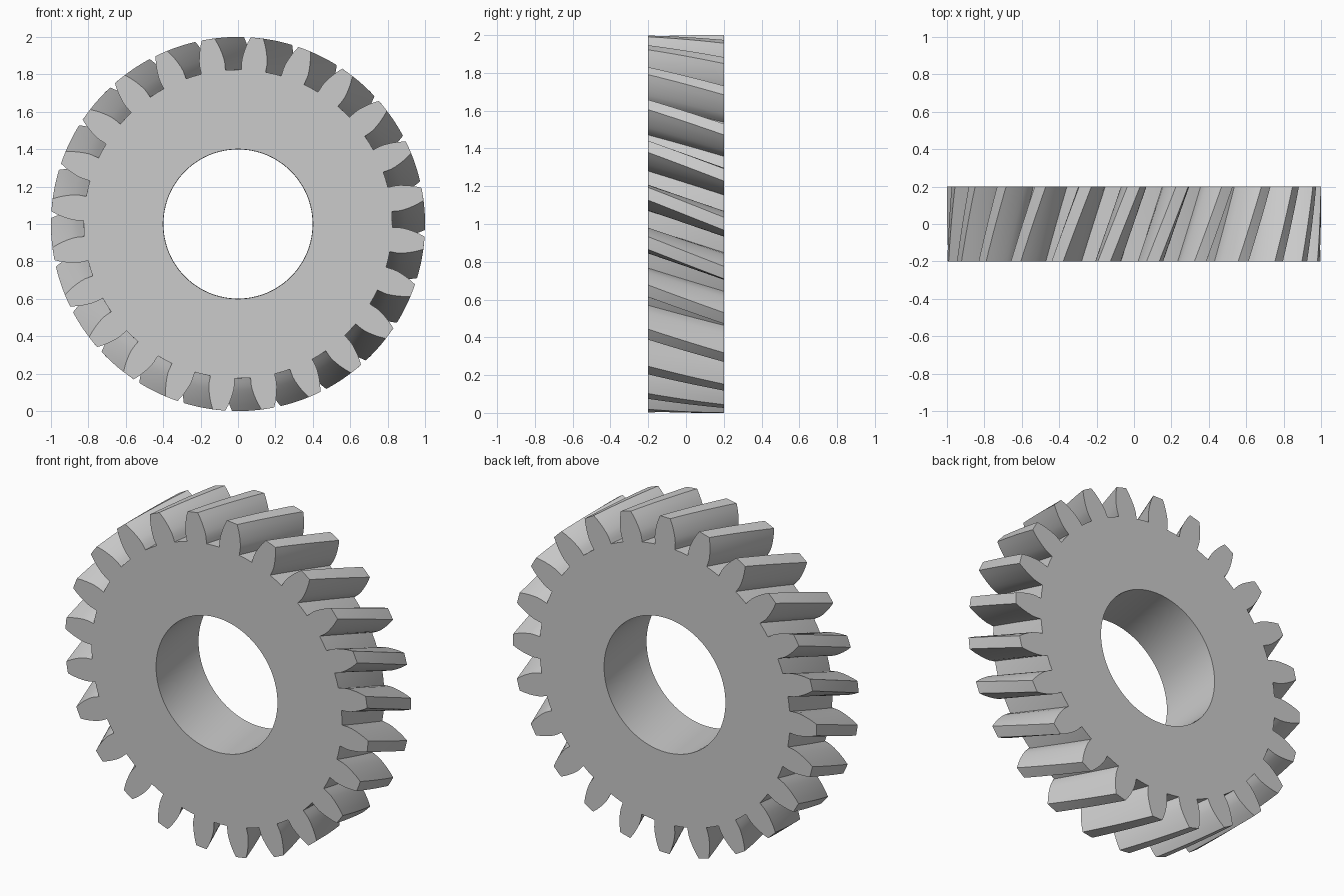
import bpy, bmesh
from math import sin, cos, radians, pi

if "Cube" in bpy.data.objects:
    bpy.data.objects.remove(bpy.data.objects["Cube"])

TEETH, HALF_W, BORE, CZ = 24, 0.2, 0.4, 1.0
TWIST = radians(9.1)          # helix rotation from front to back
LAYERS = 8
PITCH = 360 / TEETH
FIRST = 84.2                  # angle of one tooth centre on the front face

# half tooth profile: (radius, half angle in degrees), root to tip
flank = [(0.825, 4.35), (0.845, 4.45), (0.867, 4.5), (0.89, 4.28), (0.915, 3.87),
         (0.94, 3.4), (0.97, 2.74), (1.0, 1.95)]
tooth = ([(0.825, -PITCH / 2)] + [(r, -a) for r, a in flank] + [(1.0, 0)]
         + [(r, a) for r, a in reversed(flank)])
outline = [(r, radians(FIRST + i * PITCH + a)) for i in range(TEETH) for r, a in tooth]
n = len(outline)

bm = bmesh.new()


def ring(points, y, turn=0.0):
    return [bm.verts.new((r * cos(a - turn), y, CZ + r * sin(a - turn))) for r, a in points]


def bridge(a, b):
    for i in range(n):
        j = (i + 1) % n
        bm.faces.new((a[i], a[j], b[j], b[i]))


# helical toothed rim
rim = []
for k in range(LAYERS + 1):
    t = k / LAYERS
    rim.append(ring(outline, -HALF_W + 2 * HALF_W * t, TWIST * t))
for a, b in zip(rim, rim[1:]):
    bridge(a, b)

# bore and flat end faces
start = outline[0][1]
circle = [(BORE, start + 2 * pi * i / n) for i in range(n)]
front = ring(circle, -HALF_W)
back = ring(circle, HALF_W, TWIST)
bridge(rim[-1], back)
bridge(back, front)
bridge(front, rim[0])
bmesh.ops.recalc_face_normals(bm, faces=bm.faces)

mesh = bpy.data.meshes.new("helical_gear")
bm.to_mesh(mesh)
bm.free()
gear = bpy.data.objects.new("helical_gear", mesh)
bpy.context.collection.objects.link(gear)
bpy.context.view_layer.objects.active = gear
gear.select_set(True)
bpy.ops.object.shade_smooth_by_angle(angle=radians(25))
